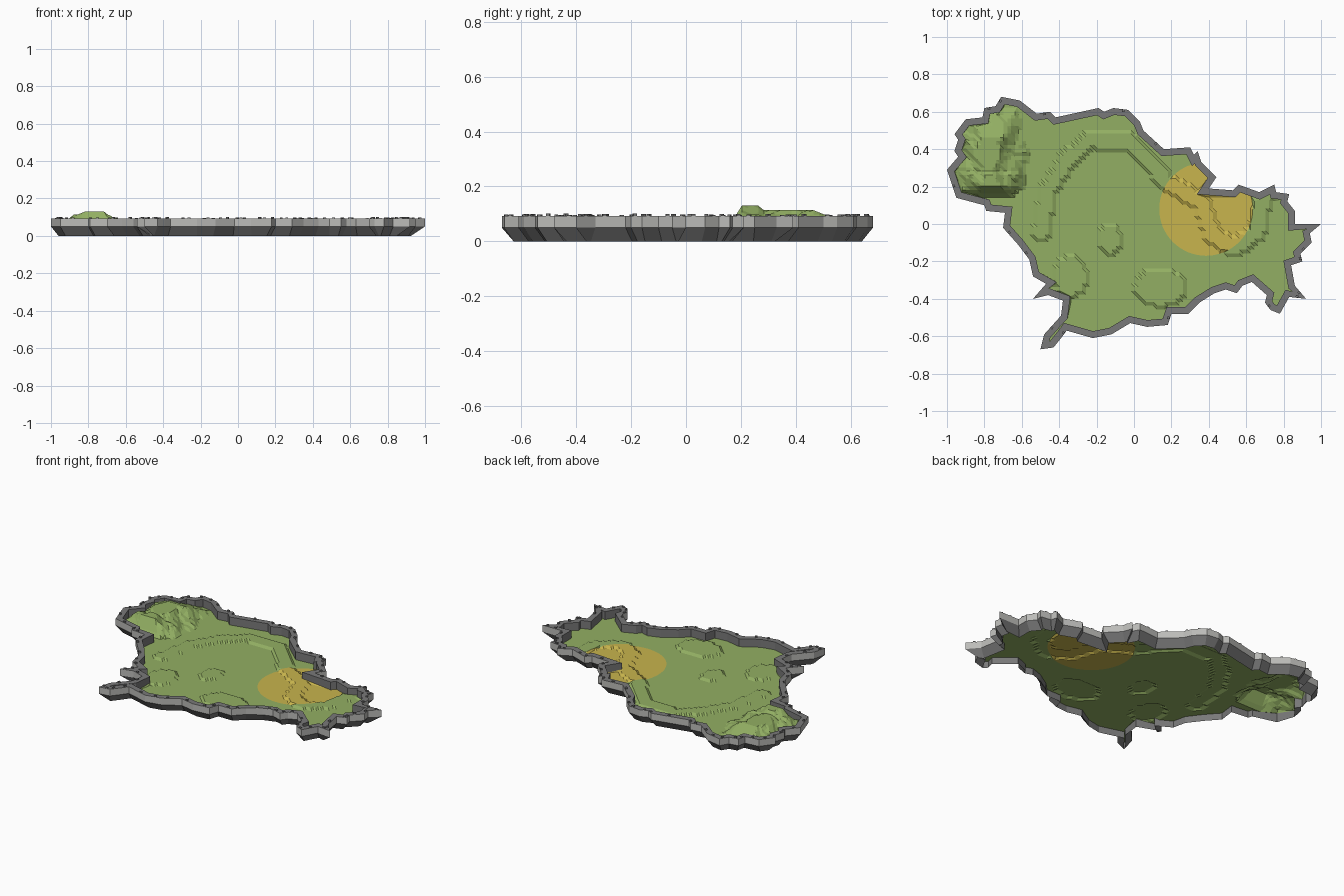
import bpy, bmesh, math, random
from mathutils import Vector
from mathutils.geometry import delaunay_2d_cdt

if "Cube" in bpy.data.objects:
    bpy.data.objects.remove(bpy.data.objects["Cube"])

random.seed(4)
GROUND, MID, TOP, RIM = 0.042, 0.05, 0.092, 0.036


def material(name, rgb):
    m = bpy.data.materials.new(name)
    m.diffuse_color = (*rgb, 1)
    m.use_nodes = True
    m.node_tree.nodes["Principled BSDF"].inputs["Base Color"].default_value = m.diffuse_color
    return m


GRASS = material("grass green", (0.29, 0.43, 0.125))
SAND = material("sand yellow", (0.58, 0.46, 0.075))
ROCK = material("light rock grey", (0.5, 0.5, 0.48))
DARK = material("dark rock grey", (0.19, 0.19, 0.19))


def add_mesh(name, verts, faces, mats):
    me = bpy.data.meshes.new(name)
    me.from_pydata(verts, [], faces)
    for m in mats:
        me.materials.append(m)
    ob = bpy.data.objects.new(name, me)
    bpy.context.collection.objects.link(ob)
    return me


# Coast outline, clockwise from the west tip
north = [(-1, .29), (-.94, .36), (-.96, .39), (-.94, .45), (-.96, .48), (-.90, .56), (-.81, .57),
         (-.80, .62), (-.74, .63), (-.71, .68), (-.61, .66), (-.52, .59), (-.45, .60), (-.42, .57),
         (-.19, .62), (-.16, .60), (-.11, .62), (-.03, .61), (.03, .55), (.05, .50), (.16, .40),
         (.30, .41), (.32, .37), (.34, .39), (.36, .33), (.44, .25), (.40, .19), (.53, .18),
         (.56, .21), (.67, .17), (.75, .21), (.76, .17), (.83, .16), (.82, .12), (.86, .07), (.86, 0)]
south = [(1, 0), (.94, -.05), (.95, -.10), (.89, -.16), (.90, -.20), (.84, -.22), (.86, -.33),
         (.92, -.40), (.83, -.39), (.78, -.48), (.73, -.46), (.70, -.42), (.71, -.38), (.63, -.31),
         (.58, -.33), (.55, -.37), (.49, -.35), (.43, -.37), (.35, -.42), (.29, -.48), (.20, -.48),
         (.18, -.54), (.07, -.55), (-.02, -.53), (-.12, -.59), (-.22, -.61), (-.36, -.57),
         (-.39, -.61), (-.43, -.66), (-.50, -.67), (-.48, -.59), (-.39, -.49), (-.38, -.41), (-.46, -.38),
         (-.54, -.40), (-.47, -.32), (-.54, -.28), (-.56, -.19), (-.62, -.11), (-.70, -.02),
         (-.69, .06), (-.79, .07), (-.80, .10), (-.95, .14)]
outer = [Vector(p) for p in north + south]
N = len(outer)


def inset(pts, dist):
    out = []
    for i, p in enumerate(pts):
        a = (p - pts[i - 1]).normalized()
        b = (pts[(i + 1) % len(pts)] - p).normalized()
        na, nb = Vector((a.y, -a.x)), Vector((b.y, -b.x))
        m = (na + nb).normalized()
        out.append(p + m * dist / max(m.dot(na), 0.45))
    return out


inner = inset(outer, RIM)


def inside(x, y, poly):
    hit = False
    for i, q in enumerate(poly):
        p = poly[i - 1]
        if (p.y > y) != (q.y > y) and x < (q.x - p.x) * (y - p.y) / (q.y - p.y) + p.x:
            hit = not hit
    return hit


# Cliff ring: tapered foot, upright outer wall, rim top, inner wall
rings = [(inner, 0), (outer, MID), (outer, TOP), (inner, TOP)]
verts = [(p.x, p.y, z) for ring, z in rings for p in ring]
faces, kinds = [], []
for r in range(4):
    for i in range(N):
        j, s = (i + 1) % N, (r + 1) % 4
        faces.append((r * N + i, s * N + i, s * N + j, r * N + j))
        kinds.append((1, 0, 1, 0)[r] if r != 3 else 1)
cliff = add_mesh("cliff_wall", verts, faces, [ROCK, DARK])
cliff.polygons.foreach_set("material_index", kinds)
bm = bmesh.new()
bm.from_mesh(cliff)
bmesh.ops.recalc_face_normals(bm, faces=bm.faces)
bm.to_mesh(cliff)
bm.free()

# Small stones standing on the rim
sv, sf = [], []
for i in range(N):
    a, b = outer[i], outer[(i + 1) % N]
    d = (b - a).normalized()
    n = Vector((d.y, -d.x))
    c = a.lerp(b, random.uniform(0.3, 0.7)) + n * 0.008
    w, h = 0.007, random.uniform(0.004, 0.009)
    k = len(sv)
    for z in (TOP - 0.002, TOP + h):
        for u, v in ((-1, -1), (1, -1), (1, 1), (-1, 1)):
            q = c + d * u * w + n * v * 0.006
            sv.append((q.x, q.y, z))
    sf += [(k + 4, k + 5, k + 6, k + 7)]
    sf += [(k + t, k + (t + 1) % 4, k + 4 + (t + 1) % 4, k + 4 + t) for t in range(4)]
add_mesh("rim_stones", sv, sf, [DARK])


# Terrain height: hill in the north west, winding bank, three low mounds
def seg_dist(p, a, b):
    t = max(0, min(1, (p - a).dot(b - a) / (b - a).length_squared))
    return (p - a.lerp(b, t)).length


bank = [Vector(p) for p in [(-.50, -.05), (-.46, .18), (-.36, .34), (-.24, .45), (-.03, .44), (.08, .34),
                            (.18, .22), (.36, .12), (.42, -.06), (.54, -.13), (.66, -.04), (.69, .14)]]
mounds = [((-.13, -.08), .06, .08), ((.14, -.34), .14, .10), ((-.34, -.28), .09, .11)]


def height(x, y):
    p = Vector((x, y))
    h = 0.0
    if min(seg_dist(p, a, b) for a, b in zip(bank, bank[1:])) < 0.045:
        h = 0.01
    for (cx, cy), rx, ry in mounds:
        if ((x - cx) / rx) ** 2 + ((y - cy) / ry) ** 2 < 1:
            h = 0.01
    ridge = 0.088 if y < 0.28 else 0.074
    wob = 0.03 * math.sin(x * 37 + y * 11) * math.sin(y * 29)
    ex = max(0, abs(x + 0.775 + wob) - 0.045) / 0.15
    ey = max(0, 0.205 - y) / 0.06 if y < 0.3 else max(0, y - 0.47) / 0.16
    hill = ridge * (1 - math.hypot(ex, ey))
    if hill > 0:
        h = max(h, round(hill / 0.008) * 0.008)
    return GROUND + h


# Ground surface: grid cut exactly to the inner coast and the sand circle
centre, radius = Vector((.385, .08)), 0.25
pts = list(inner)
edges = [(i, (i + 1) % N) for i in range(N)]
M = 64
pts += [centre + radius * Vector((math.cos(t * math.tau / M), math.sin(t * math.tau / M))) for t in range(M)]
edges += [(N + i, N + (i + 1) % M) for i in range(M)]
for i in range(-49, 50):
    for j in range(-34, 35):
        x, y = i * 0.02 + 0.003, j * 0.02 + 0.003
        if inside(x, y, inner):
            pts.append(Vector((x, y)))
res = delaunay_2d_cdt(pts, edges, [], 0, 1e-5)
vs, fs = res[0], res[2]
keep, mats = [], []
for f in fs:
    c = sum((vs[k] for k in f), Vector((0, 0))) / len(f)
    if inside(c.x, c.y, inner):
        keep.append(tuple(f))
        mats.append(1 if (c - centre).length < radius else 0)
ground = add_mesh("ground", [(v.x, v.y, height(v.x, v.y)) for v in vs], keep, [GRASS, SAND])
ground.polygons.foreach_set("material_index", mats)
bm = bmesh.new()
bm.from_mesh(ground)
bmesh.ops.delete(bm, geom=[v for v in bm.verts if not v.link_faces], context='VERTS')
bm.to_mesh(ground)
bm.free()
